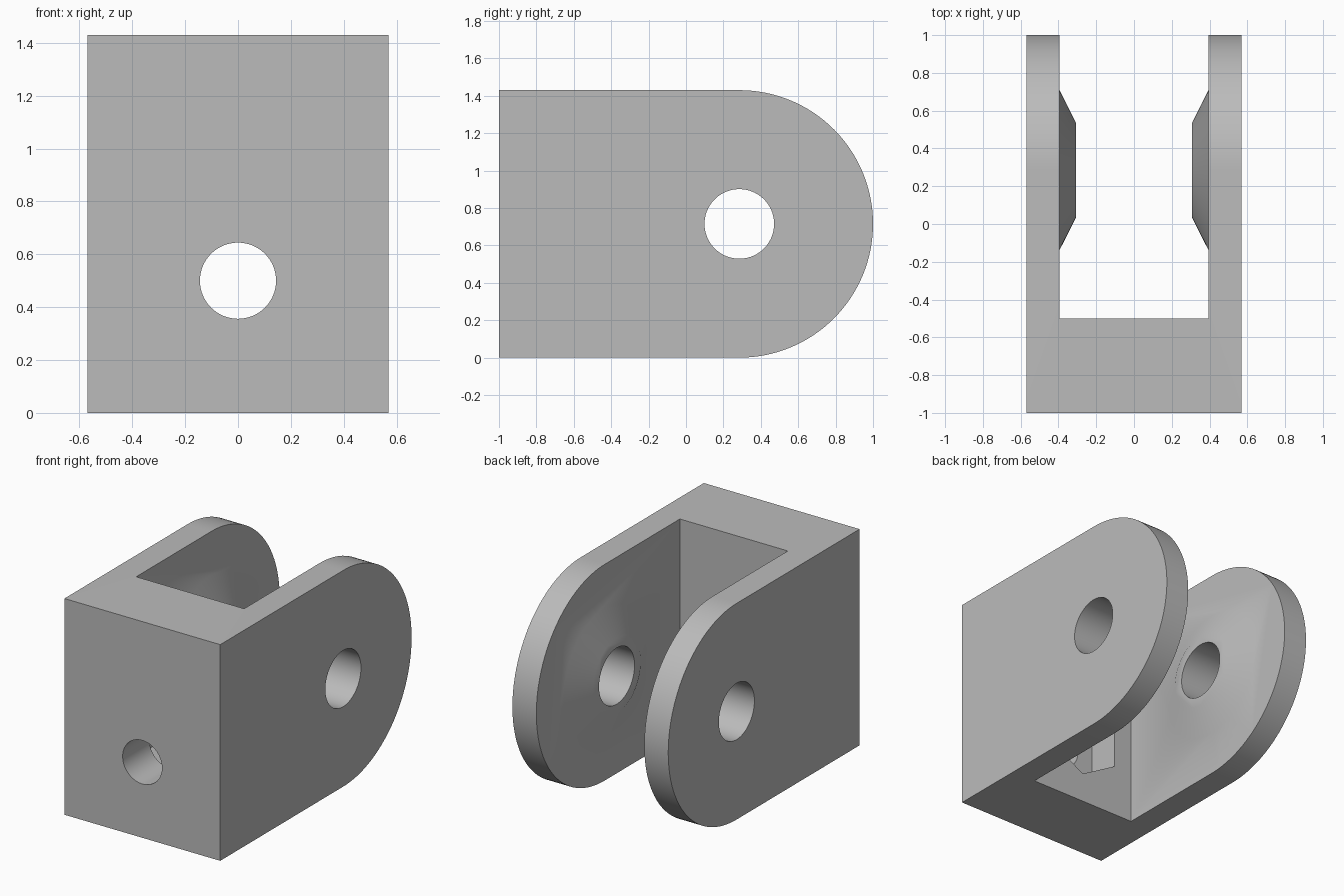
import bpy, bmesh, math
from mathutils import Matrix

cube = bpy.data.objects.get("Cube")
if cube:
    bpy.data.objects.remove(cube, do_unlink=True)

HALF_W, ARM_IN, BOSS_IN = 0.57, 0.395, 0.307
PIN_Y, PIN_Z = 0.285, 0.715
BOLT_Z = 0.5

mat = bpy.data.materials.new("plain grey")
mat.use_nodes = True
grey = (0.5, 0.5, 0.5, 1)
mat.diffuse_color = grey
mat.node_tree.nodes["Principled BSDF"].inputs["Base Color"].default_value = grey


def add_object(name, bm):
    bmesh.ops.recalc_face_normals(bm, faces=bm.faces)
    mesh = bpy.data.meshes.new(name)
    bm.to_mesh(mesh)
    bm.free()
    mesh.materials.append(mat)
    obj = bpy.data.objects.new(name, mesh)
    bpy.context.collection.objects.link(obj)
    return obj


def cone(name, r1, r2, length, centre, axis, sides=96, spin=0):
    """Cylinder or cone running along the given axis, r1 at its low end."""
    turn = Matrix.Rotation(math.pi / 2, 4, "Y") if axis == "X" else Matrix.Rotation(-math.pi / 2, 4, "X")
    bm = bmesh.new()
    bmesh.ops.create_cone(bm, cap_ends=True, segments=sides, radius1=r1, radius2=r2, depth=length,
                          matrix=Matrix.Translation(centre) @ turn @ Matrix.Rotation(spin, 4, "Z"))
    return add_object(name, bm)


def combine(target, tool, operation):
    mod = target.modifiers.new(tool.name, "BOOLEAN")
    mod.operation, mod.object, mod.solver = operation, tool, "EXACT"
    bpy.context.view_layer.objects.active = target
    bpy.ops.object.modifier_apply(modifier=mod.name)
    bpy.data.objects.remove(tool, do_unlink=True)


# Body: side profile with a rounded end, extruded across the width
bm = bmesh.new()
profile = [(-1, 2 * PIN_Z), (-1, 0)]
for i in range(65):
    a = -math.pi / 2 + math.pi * i / 64
    profile.append((PIN_Y + PIN_Z * math.cos(a), PIN_Z + PIN_Z * math.sin(a)))
face = bm.faces.new([bm.verts.new((-HALF_W, y, z)) for y, z in profile])
extruded = bmesh.ops.extrude_face_region(bm, geom=[face])["geom"]
bmesh.ops.translate(bm, vec=(2 * HALF_W, 0, 0),
                    verts=[v for v in extruded if isinstance(v, bmesh.types.BMVert)])
bracket = add_object("clevis_bracket", bm)

# Slot between the two arms
bm = bmesh.new()
bmesh.ops.create_cube(bm, size=1, matrix=Matrix.Translation((0, 0.5, PIN_Z))
                      @ Matrix.Diagonal((2 * ARM_IN, 2, 3, 1)))
combine(bracket, add_object("slot_cutter", bm), "DIFFERENCE")

# Tapered bosses inside the arms, sunk slightly into them
for side in (-1, 1):
    sunk = 0.02
    slope = (0.425 - 0.25) / (ARM_IN - BOSS_IN)
    wide, narrow = 0.425 + slope * sunk, 0.25
    r1, r2 = (wide, narrow) if side < 0 else (narrow, wide)
    x = side * (BOSS_IN + ARM_IN + sunk) / 2
    boss = cone("boss", r1, r2, ARM_IN + sunk - BOSS_IN, (x, PIN_Y, PIN_Z), "X")
    combine(bracket, boss, "UNION")

# Pin hole, bolt hole and hexagonal nut pocket
combine(bracket, cone("pin_cutter", 0.186, 0.186, 2, (0, PIN_Y, PIN_Z), "X"), "DIFFERENCE")
combine(bracket, cone("bolt_cutter", 0.144, 0.144, 1, (0, -0.9, BOLT_Z), "Y"), "DIFFERENCE")
combine(bracket, cone("nut_cutter", 0.302, 0.302, 0.44, (0, -0.5, BOLT_Z), "Y", 6, math.pi / 6 * 0),
        "DIFFERENCE")

# Smooth the curved walls, keep hard corners
bpy.ops.object.select_all(action="DESELECT")
bracket.select_set(True)
bpy.context.view_layer.objects.active = bracket
bpy.ops.object.shade_smooth_by_angle(angle=math.radians(30))
